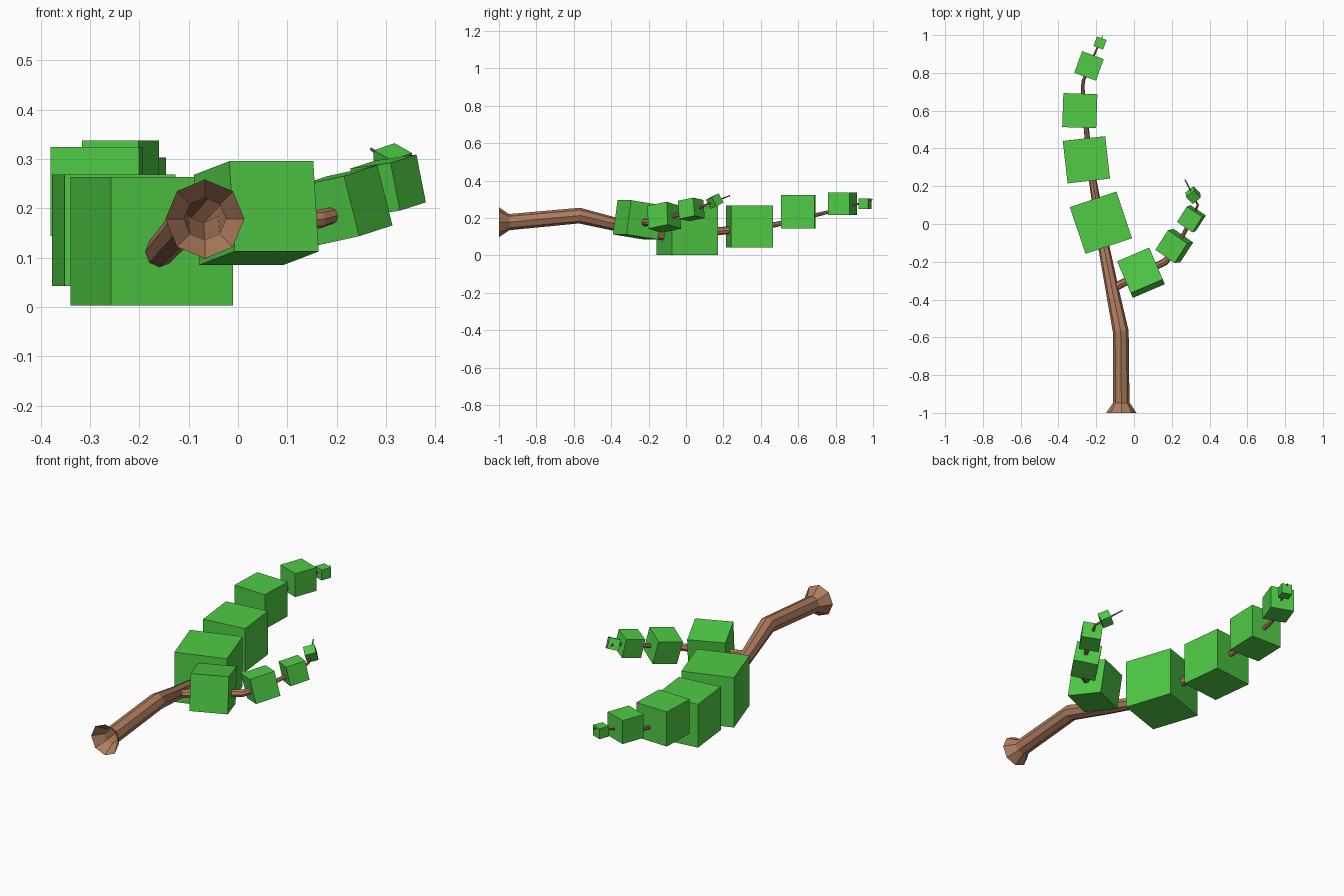
import bpy, bmesh
from math import cos, sin, tau, radians
from mathutils import Vector, Matrix

if "Cube" in bpy.data.objects:
    bpy.data.objects.remove(bpy.data.objects["Cube"])


def material(name, color):
    m = bpy.data.materials.new(name)
    m.diffuse_color = (*color, 1)
    m.use_nodes = True
    m.node_tree.nodes["Principled BSDF"].inputs["Base Color"].default_value = m.diffuse_color
    return m


bark = material("bark", (0.42, 0.2, 0.11))
leaf = material("leaf", (0.08, 0.6, 0.06))


def finish(name, bm, mat):
    mesh = bpy.data.meshes.new(name)
    bmesh.ops.recalc_face_normals(bm, faces=bm.faces)
    bm.to_mesh(mesh)
    bm.free()
    mesh.materials.append(mat)
    ob = bpy.data.objects.new(name, mesh)
    bpy.context.collection.objects.link(ob)
    return ob


# Tapered tube through (x, y, z, radius) points, open at the root end
def tube(name, pts, sides=8):
    bm = bmesh.new()
    pos = [Vector(p[:3]) for p in pts]
    rings = []
    for i, p in enumerate(pos):
        a = (p - pos[i - 1]).normalized() if i else Vector()
        b = (pos[i + 1] - p).normalized() if i < len(pos) - 1 else Vector()
        t = (a + b).normalized() if i else Vector((pos[1] - p)).normalized()
        side = t.cross(Vector((0, 0, 1))).normalized()
        up = side.cross(t)
        rings.append([bm.verts.new(p + pts[i][3] * (side * cos(k * tau / sides) + up * sin(k * tau / sides)))
                      for k in range(sides)])
    for r, s in zip(rings, rings[1:]):
        for k in range(sides):
            j = (k + 1) % sides
            bm.faces.new((r[k], r[j], s[j], s[k]))
    bm.faces.new(rings[-1])
    return finish(name, bm, bark)


# Cube of foliage with its own local depth and up directions
def foliage(name, center, size, depth, up):
    y = Vector(depth).normalized()
    x = y.cross(Vector(up)).normalized()
    z = x.cross(y)
    m = Matrix((x, y, z)).transposed().to_4x4()
    bm = bmesh.new()
    bmesh.ops.create_cube(bm, size=size, matrix=Matrix.Translation(center) @ m)
    return finish(name, bm, leaf)


# Trunk with flared root
tube("trunk", [(-0.067, -1, 0.178, 0.08), (-0.067, -0.945, 0.178, 0.043),
               (-0.07, -0.57, 0.213, 0.042), (-0.115, -0.35, 0.16, 0.035),
               (-0.16, -0.12, 0.11, 0.03), (-0.22, 0.24, 0.135, 0.02),
               (-0.25, 0.48, 0.165, 0.014), (-0.272, 0.72, 0.222, 0.01),
               (-0.268, 0.76, 0.232, 0.009), (-0.2, 0.92, 0.275, 0.005),
               (-0.165, 0.998, 0.298, 0.002)])

# Side branch
tube("branch", [(-0.11, -0.34, 0.155, 0.022), (0.04, -0.26, 0.17, 0.021),
                (0.165, -0.2, 0.178, 0.019), (0.2, -0.16, 0.188, 0.016),
                (0.26, -0.06, 0.213, 0.011), (0.31, 0.04, 0.24, 0.009),
                (0.338, 0.1, 0.268, 0.006), (0.27, 0.235, 0.32, 0.003)])

# Upright foliage cubes along the trunk: center, size, turn
for i, (c, s, turn) in enumerate([((-0.175, 0.007, 0.133), 0.26, 18.5),
                                  ((-0.252, 0.34, 0.155), 0.226, 6.5),
                                  ((-0.287, 0.6, 0.234), 0.18, -2),
                                  ((-0.238, 0.837, 0.276), 0.122, -20),
                                  ((-0.18, 0.958, 0.276), 0.054, -20)]):
    a = radians(turn)
    foliage(f"trunk_foliage_{i + 1}", c, s, (-sin(a), cos(a), 0), (0, 0, 1))

# Tilted foliage cubes along the branch: center, size, depth, up
for i, args in enumerate([((0.037, -0.258, 0.19), 0.185, (-0.39, 0.91, -0.15), (-0.06, 0.14, 0.99)),
                          ((0.213, -0.117, 0.204), 0.126, (0.068, 0.105, 0.022), (-0.03, -0.005, 0.12)),
                          ((0.304, 0.028, 0.246), 0.099, (0.053, 0.083, 0.017), (-0.014, 0, 0.097)),
                          ((0.313, 0.153, 0.29), 0.055, (-0.035, 0.037, 0.02), (0.04, -0.45, 0.89))]):
    foliage(f"branch_foliage_{i + 1}", *args)
